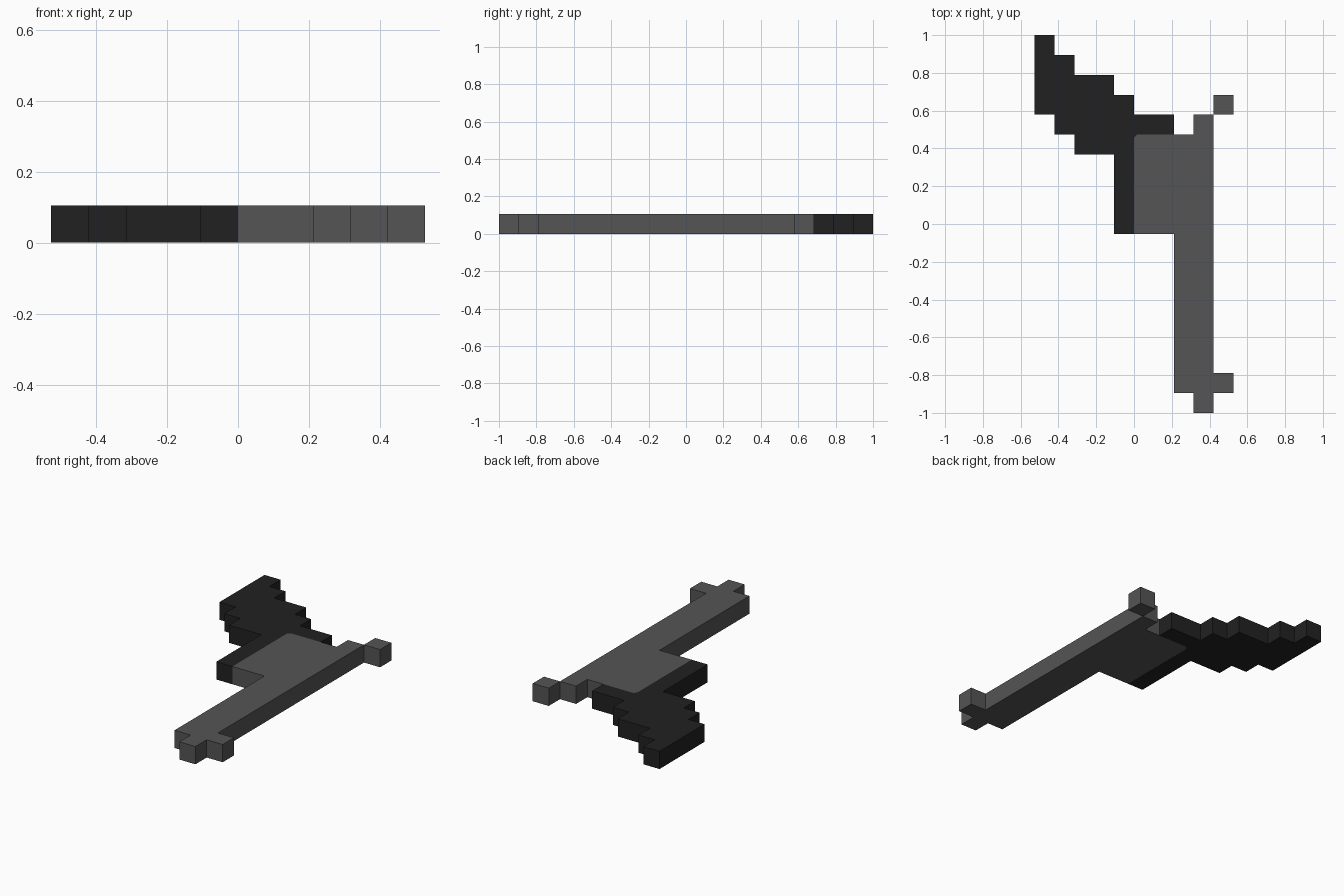
import bpy
import bmesh

U = 2 / 19  # side of one block

cube = bpy.data.objects.get("Cube")
if cube:
    bpy.data.objects.remove(cube, do_unlink=True)


def make_material(name, value):
    mat = bpy.data.materials.new(name)
    mat.use_nodes = True
    colour = (value, value, value, 1)
    mat.diffuse_color = colour
    bsdf = mat.node_tree.nodes["Principled BSDF"]
    bsdf.inputs["Base Color"].default_value = colour
    bsdf.inputs["Roughness"].default_value = 0.9
    return mat


def make_slab(name, outline, mat):
    """Extrude a flat outline, given in block units, one block upwards."""
    bm = bmesh.new()
    face = bm.faces.new([bm.verts.new((x * U, y * U, 0)) for x, y in outline])
    top = bmesh.ops.extrude_face_region(bm, geom=[face])["geom"]
    verts = [g for g in top if isinstance(g, bmesh.types.BMVert)]
    bmesh.ops.translate(bm, verts=verts, vec=(0, 0, U))
    bmesh.ops.recalc_face_normals(bm, faces=bm.faces)
    mesh = bpy.data.meshes.new(name)
    bm.to_mesh(mesh)
    bm.free()
    mesh.materials.append(mat)
    obj = bpy.data.objects.new(name, mesh)
    bpy.context.collection.objects.link(obj)
    return obj


grey = make_material("steel grey", 0.09)
black = make_material("grip black", 0.0155)

C = 0.15  # small cut corner where the frame meets the grip

# Frame, barrel, muzzle and front sight in one outline
make_slab("frame_and_barrel", [
    (0, -0.5), (2, -0.5), (2, -8.5), (3, -8.5), (3, -9.5), (4, -9.5),
    (4, -8.5), (5, -8.5), (5, -7.5), (4, -7.5), (4, 5.5), (3, 5.5),
    (3, 4.5), (C, 4.5), (0, 4.5 - C)], grey)

# Stepped grip, wrapping around the back of the frame
make_slab("grip", [
    (-1, -0.5), (0, -0.5), (0, 4.5 - C), (C, 4.5), (2, 4.5), (2, 5.5),
    (0, 5.5), (0, 6.5), (-1, 6.5), (-1, 7.5), (-3, 7.5), (-3, 8.5),
    (-4, 8.5), (-4, 9.5), (-5, 9.5), (-5, 5.5), (-4, 5.5), (-4, 4.5),
    (-3, 4.5), (-3, 3.5), (-1, 3.5)], black)

# Hammer block, touching the frame only along one edge
make_slab("hammer", [(4, 5.5), (5, 5.5), (5, 6.5), (4, 6.5)], grey)
